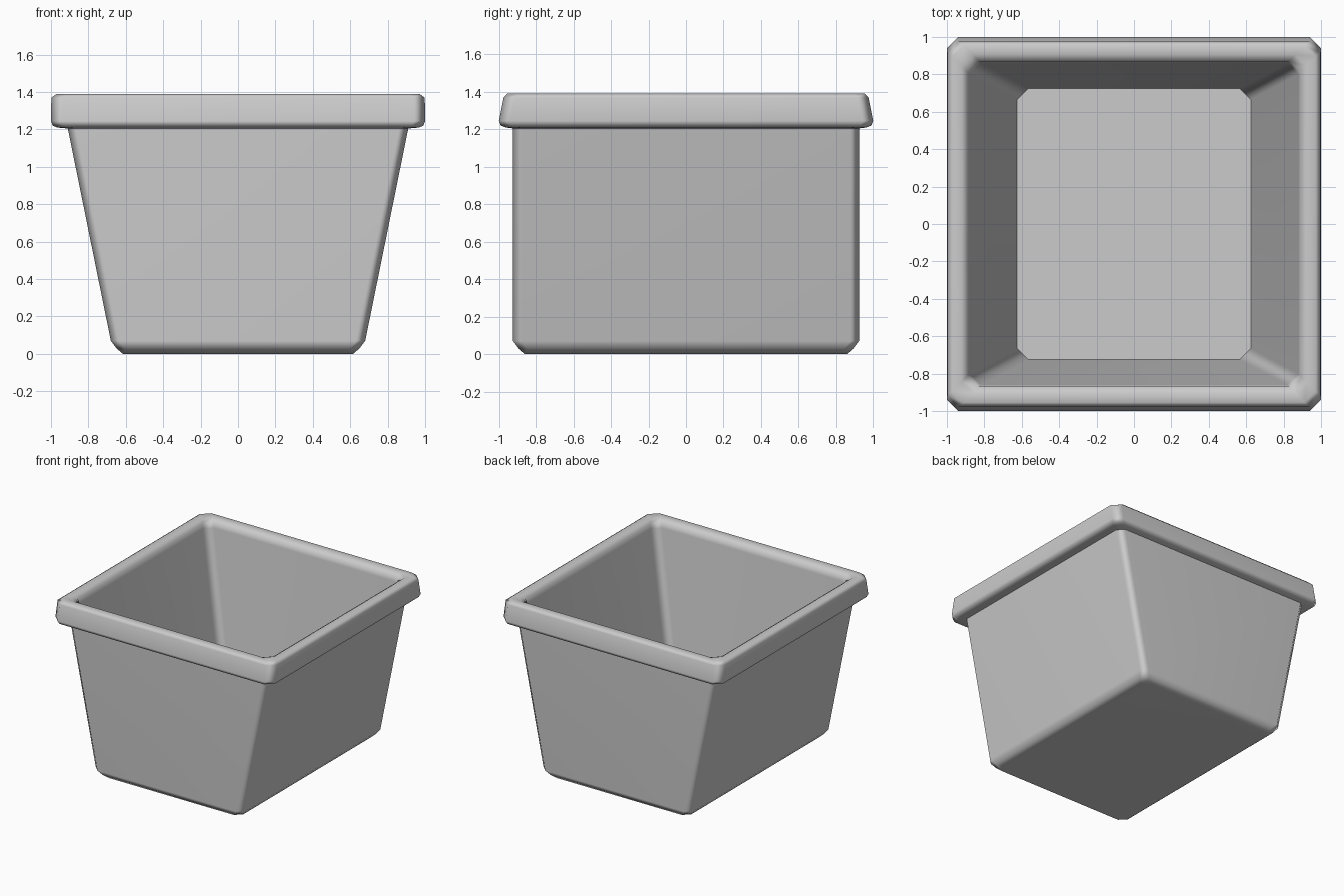
import bpy, bmesh, math

if "Cube" in bpy.data.objects:
    bpy.data.objects.remove(bpy.data.objects["Cube"])


def ring(bm, hx, hy, cut, z):
    """Rectangle with chamfered corners, counter-clockwise."""
    pts = [(hx, -hy + cut), (hx, hy - cut), (hx - cut, hy), (-hx + cut, hy),
           (-hx, hy - cut), (-hx, -hy + cut), (-hx + cut, -hy), (hx - cut, -hy)]
    return [bm.verts.new((x, y, z)) for x, y in pts]


# half width, half depth, corner cut, height: outside from base up, over the rim, down inside
profile = [
    (0.615, 0.86, 0.05, 0.00),
    (0.65, 0.895, 0.05, 0.03),
    (0.68, 0.925, 0.05, 0.07),
    (0.91, 0.925, 0.05, 1.205),   # wall meets rim
    (0.965, 0.965, 0.06, 1.21),
    (0.99, 0.99, 0.06, 1.22),
    (1.00, 1.00, 0.06, 1.245),
    (0.998, 0.975, 0.06, 1.37),
    (0.97, 0.955, 0.06, 1.39),
    (0.92, 0.905, 0.06, 1.39),
    (0.89, 0.87, 0.06, 1.37),
    (0.88, 0.86, 0.06, 1.33),     # inner lip
    (0.625, 0.725, 0.06, 0.07),   # inner floor
]

# Planter pot
bm = bmesh.new()
rings = [ring(bm, *p) for p in profile]
for a, b in zip(rings, rings[1:]):
    for i in range(8):
        j = (i + 1) % 8
        bm.faces.new((a[i], a[j], b[j], b[i]))
bm.faces.new(list(reversed(rings[0])))
bm.faces.new(rings[-1])
bmesh.ops.recalc_face_normals(bm, faces=bm.faces)
mesh = bpy.data.meshes.new("planter_pot")
bm.to_mesh(mesh)
bm.free()
pot = bpy.data.objects.new("planter_pot", mesh)
bpy.context.collection.objects.link(pot)

# Smooth bevels with flat-looking walls
bpy.context.view_layer.objects.active = pot
pot.select_set(True)
bpy.ops.object.shade_smooth_by_angle(angle=math.radians(60))
weighted = pot.modifiers.new("flat_walls", 'WEIGHTED_NORMAL')
weighted.keep_sharp = True
